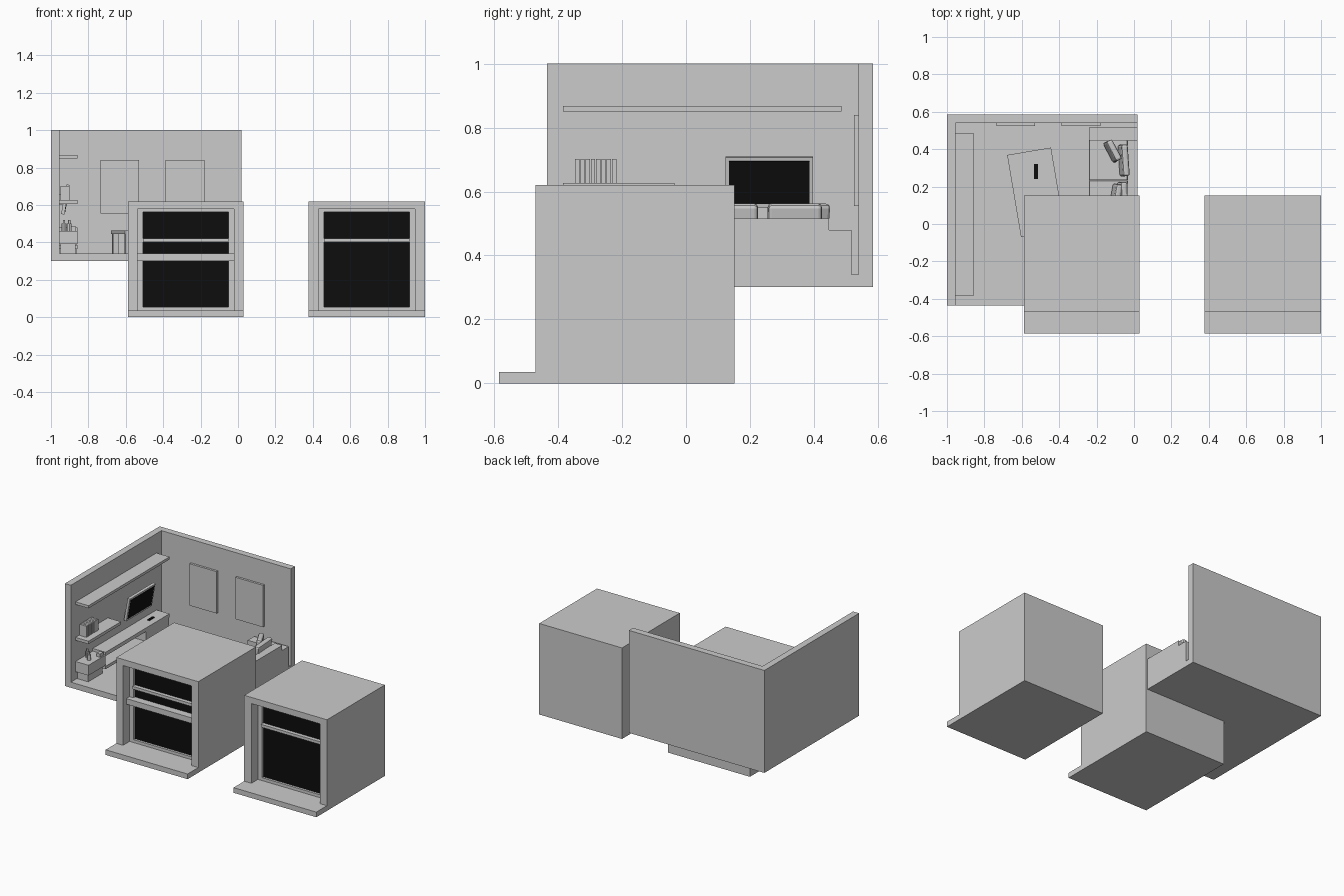
import bpy, math
from mathutils import Matrix, Vector

if "Cube" in bpy.data.objects:
    bpy.data.objects.remove(bpy.data.objects["Cube"])

black = bpy.data.materials.new("dark_glass")
black.diffuse_color = (0.004, 0.004, 0.004, 1)
black.use_nodes = True
black.node_tree.nodes["Principled BSDF"].inputs["Base Color"].default_value = black.diffuse_color


def box(name, x, y, z, mat=None, bevel=0, rot=(0, 0, 0)):
    """Box from (min, max) ranges, optionally rotated about its centre."""
    bpy.ops.mesh.primitive_cube_add(size=1, location=[sum(r) / 2 for r in (x, y, z)], rotation=rot)
    o = bpy.context.object
    o.name = name
    o.scale = [r[1] - r[0] for r in (x, y, z)]
    bpy.ops.object.transform_apply(location=False, rotation=False, scale=True)
    if mat:
        o.data.materials.append(mat)
    if bevel:
        b = o.modifiers.new("bevel", 'BEVEL')
        b.width, b.segments = bevel, 2
    return o


def cylinder(name, r, x, y, z0, z1):
    bpy.ops.mesh.primitive_cylinder_add(vertices=12, radius=r, depth=z1 - z0, location=(x, y, (z0 + z1) / 2))
    bpy.context.object.name = name
    bpy.ops.object.shade_smooth_by_angle()


# Display units: solid body, recessed front, glass and projecting sill
def unit(name, x0, x1, ledge):
    c = (x0 + x1) / 2
    f, g, top = -0.47, -0.38, 0.62
    ox, gx = 0.258, 0.228
    box(name + "_body", (x0, x1), (g, 0.152), (0, top))
    box(name + "_jamb_left", (x0, c - ox), (f, g), (0, top))
    box(name + "_jamb_right", (c + ox, x1), (f, g), (0, top))
    box(name + "_lintel", (c - ox, c + ox), (f, g), (0.578, top))
    box(name + "_sill", (x0, x1), (-0.585, f), (0, 0.035))
    box(name + "_threshold", (c - ox, c + ox), (f, g), (0, 0.035))
    # Window frame around the glass
    for s, n in ((-1, "left"), (1, "right")):
        xs = sorted((c + s * gx, c + s * ox))
        box(f"{name}_stile_{n}", xs, (g - 0.02, g), (0.035, 0.578))
    box(name + "_rail_top", (c - gx, c + gx), (g - 0.02, g), (0.562, 0.578))
    box(name + "_rail_bottom", (c - gx, c + gx), (g - 0.02, g), (0.035, 0.055))
    box(name + "_glass", (c - gx, c + gx), (g - 0.004, g), (0.055, 0.562), black)
    box(name + "_transom", (c - gx, c + gx), (g - 0.03, g), (0.403, 0.422))
    if ledge:
        box(name + "_ledge", (c - ox + 0.005, c + ox), (g - 0.05, g), (0.302, 0.337))


unit("left_unit", -0.588, 0.03, True)
unit("right_unit", 0.376, 1.0, False)

# Room shell
box("room_floor", (-1, 0.02), (-0.435, 0.585), (0.302, 0.34))
box("left_wall", (-1, -0.955), (-0.435, 0.585), (0.34, 1))
box("back_wall", (-0.955, 0.02), (0.54, 0.585), (0.34, 1))

# Wall pictures
for i, x in enumerate((-0.735, -0.387)):
    box(f"picture_{i}", (x, x + 0.207), (0.525, 0.54), (0.555, 0.84))

# Wall shelves and books
box("upper_shelf", (-0.955, -0.857), (-0.385, 0.487), (0.85, 0.868))
box("book_shelf", (-0.955, -0.857), (-0.385, -0.036), (0.606, 0.626))
for i in range(8):
    y = -0.347 + i * 0.0165
    box(f"book_{i}", (-0.95, -0.9), (y, y + 0.0135), (0.626, 0.702))

# Tilted wall screen: panel, display and bracket
tilt = math.radians(10)
box("screen_frame", (-0.932, -0.914), (0.123, 0.397), (0.549, 0.71), rot=(0, tilt, 0))
display = box("screen_display", (-0.002, 0.002), (-0.126, 0.126), (-0.068, 0.068), black)
display.matrix_world = Matrix.Translation((-0.923, 0.26, 0.6295)) @ Matrix.Rotation(tilt, 4, 'Y') @ Matrix.Translation((0.009, 0, 0))
box("screen_bracket", (-0.957, -0.925), (0.23, 0.29), (0.6, 0.66))

# Console under the screen
box("console_near_cabinet", (-0.955, -0.857), (-0.385, -0.2), (0.392, 0.462))
box("console_near_plinth", (-0.95, -0.87), (-0.37, -0.215), (0.34, 0.392))
box("console_top", (-0.955, -0.857), (-0.2, 0.487), (0.455, 0.48))
box("console_low_shelf", (-0.955, -0.857), (-0.2, 0.24), (0.365, 0.385))
box("console_far_cabinet", (-0.955, -0.86), (0.24, 0.487), (0.34, 0.455))
box("remote", (-0.915, -0.9), (0.33, 0.385), (0.48, 0.486), black)
for i, (x, y) in enumerate(((-0.93, -0.29), (-0.902, -0.317))):
    cylinder(f"bottle_{i}", 0.013, x, y, 0.462, 0.5)
    cylinder(f"bottle_neck_{i}", 0.006, x, y, 0.5, 0.52)
box("small_box", (-0.89, -0.865), (-0.25, -0.215), (0.462, 0.485))

# Turned coffee table
turn = Matrix.Translation((-0.524, 0.17, 0)) @ Matrix.Rotation(math.radians(9.6), 4, 'Z')
parts = [box("table_top", (-0.119, 0.119), (-0.222, 0.222), (0.445, 0.465))]
for sx in (-1, 1):
    for sy in (-1, 1):
        x, y = sx * 0.1, sy * 0.2
        parts.append(box("table_leg", (x - 0.015, x + 0.015), (y - 0.015, y + 0.015), (0.34, 0.445)))
for p in parts:
    p.matrix_world = turn @ Matrix.Translation(p.location)
box("phone", (-0.535, -0.513), (0.24, 0.322), (0.465, 0.47), black)

# Sofa: back, arms, base and two seat cushions
box("sofa_back", (-0.035, 0.02), (0.02, 0.447), (0.34, 0.515))
box("sofa_base", (-0.24, -0.035), (0.02, 0.447), (0.34, 0.39))
for i, y in enumerate((-0.05, 0.447)):
    box(f"sofa_arm_{i}", (-0.24, 0.02), (y, y + 0.07), (0.34, 0.48))
for i, y in enumerate((0.02, 0.235)):
    box(f"seat_cushion_{i}", (-0.24, -0.035), (y, y + 0.212), (0.39, 0.435), bevel=0.004)

# Loose pillows leaning on the sofa back
for i, (x, y, a) in enumerate(((-0.055, 0.34, 4), (-0.115, 0.39, 28), (-0.06, 0.14, 2), (-0.1, 0.13, -10))):
    w = 0.085 if i != 1 else 0.06
    box(f"pillow_{i}", (x - 0.018, x + 0.018), (y - w, y + w), (0.437, 0.563), bevel=0.012,
        rot=(0, math.radians(10), math.radians(a)))
